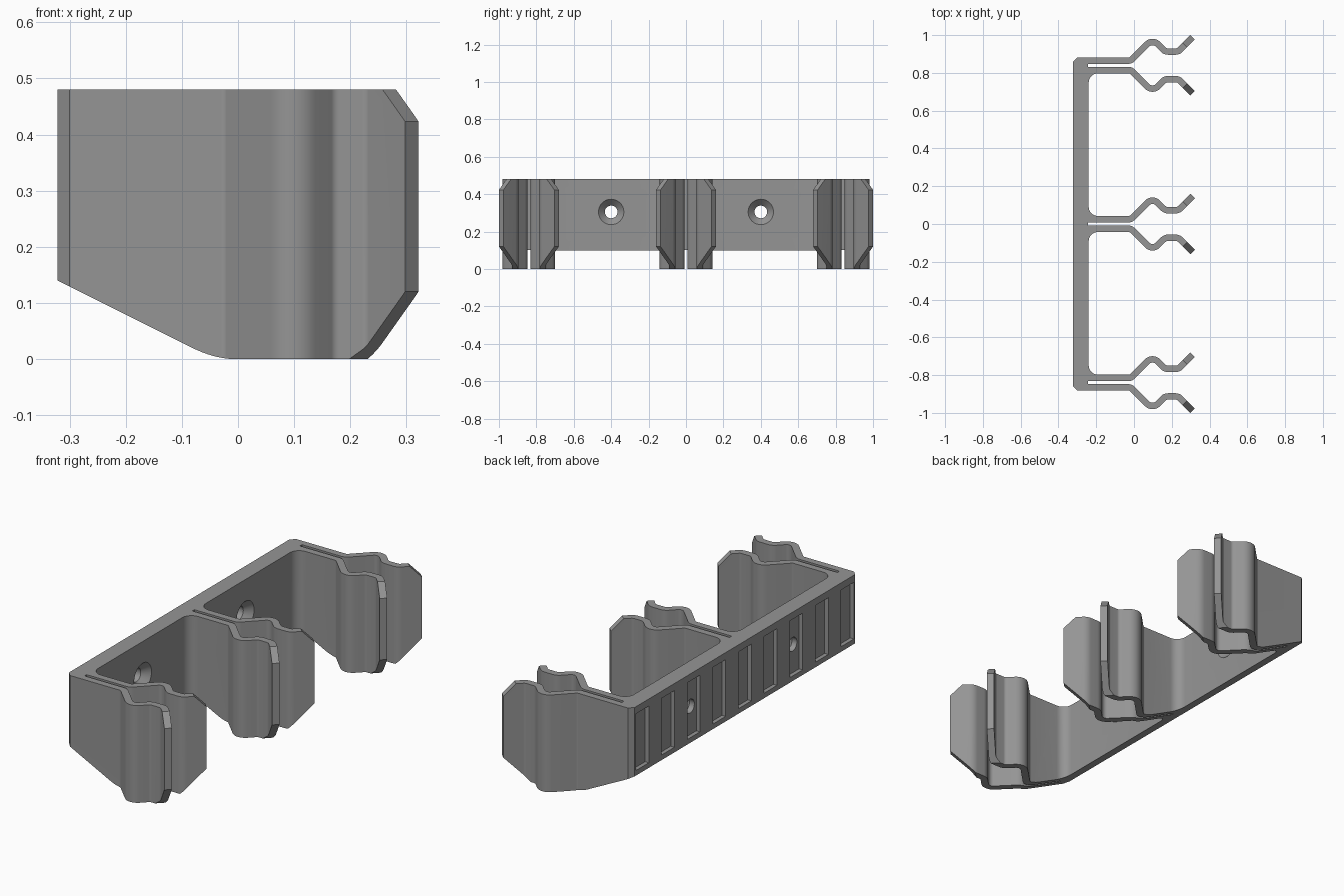
import bpy, bmesh, math
from mathutils import Vector

if "Cube" in bpy.data.objects:
    bpy.data.objects.remove(bpy.data.objects["Cube"])

HEIGHT, HALF_T, PITCH = 0.48, 0.017, 0.84
BACK, FRONT = -0.322, -0.24          # back bar thickness range in x
TIP = Vector((0.31, 0.148, 0))       # jaw tip on the arm centreline
SEGS = 8

grey = bpy.data.materials.new("plastic grey")
grey.diffuse_color = (0.30, 0.30, 0.30, 1)
grey.use_nodes = True
grey.node_tree.nodes["Principled BSDF"].inputs["Base Color"].default_value = grey.diffuse_color


def left(h):
    return Vector((-math.sin(h), math.cos(h)))


def arm_outline(outer):
    """Outline of one springy arm: out along the slot side, back along the outer side."""
    corners = [((-0.017, 0.025), 0.03), ((0.098, 0.14), 0.04),
               ((0.165, 0.073), 0.035), ((0.235, 0.073), 0.035)]
    q = math.pi / 4
    headings = [0, q, -q, 0, q]
    path = [(Vector((-0.19, 0.025)), 0)]
    for i, (p, r) in enumerate(corners):
        h0, h1 = headings[i], headings[i + 1]
        sgn = 1 if h1 > h0 else -1
        start = Vector(p) - Vector((math.cos(h0), math.sin(h0))) * r * math.tan(abs(h1 - h0) / 2)
        centre = start + left(h0) * r * sgn
        for k in range(SEGS + 1):
            h = h0 + (h1 - h0) * k / SEGS
            path.append((centre - left(h) * r * sgn, h))
    path.append((TIP.xy, q))
    inner = [(-0.244, 0.008)] + [tuple(p - left(h) * HALF_T) for p, h in path[1:]]
    back = [tuple(p + left(h) * HALF_T) for p, h in reversed(path)]
    if outer:                        # chamfered end of the bar
        back[-1:] = [(-0.30, 0.042), (BACK, 0.02)]
    else:                            # fillet into the bar
        back[-1:] = [(-0.19 - 0.05 * math.sin(a), 0.092 - 0.05 * math.cos(a))
                     for a in (math.pi / 2 * k / SEGS for k in range(SEGS + 1))]
    return inner + back


def prism(bm, points, offset):
    """Extrude a flat polygon along an offset."""
    face = bm.faces.new([bm.verts.new(p) for p in points])
    new = bmesh.ops.extrude_face_region(bm, geom=[face], use_keep_orig=True)["geom"]
    bmesh.ops.translate(bm, verts=[v for v in new if isinstance(v, bmesh.types.BMVert)],
                        vec=Vector(offset))


def finish(bm, name):
    bmesh.ops.recalc_face_normals(bm, faces=bm.faces[:])
    me = bpy.data.meshes.new(name)
    bm.to_mesh(me)
    bm.free()
    ob = bpy.data.objects.new(name, me)
    bpy.context.collection.objects.link(ob)
    return ob


# Body: back bar and six arms as one extruded outline
outline = []
for c in (-PITCH, 0, PITCH):
    for side in (-1, 1):
        pts = arm_outline(outer=(c * side > 0))
        if side < 0:
            pts = pts[::-1]
        outline += [(x, c + side * y, 0) for x, y in pts]
bm = bmesh.new()
prism(bm, outline, (0, 0, HEIGHT))
body = finish(bm, "clip_rack")
body.data.materials.append(grey)

# Sloped underside with a rounded run-out
bm = bmesh.new()
p0, p1, p2 = Vector((-0.082, 0.02)), Vector((-0.042, 0)), Vector((-0.003, -0.0005))
slope = [(-0.4, 0.179)]
for k in range(SEGS + 1):
    t = k / SEGS
    slope.append(tuple(p0 * (1 - t) ** 2 + p1 * 2 * t * (1 - t) + p2 * t * t))
slope += [(-0.003, -0.1), (-0.4, -0.1)]
prism(bm, [(x, -1.1, z) for x, z in slope], (0, 2.2, 0))

# Corner wedges on the jaw tips, cut square to the angled strip
low = [(-0.14, -0.02), (0.02, -0.02), (0.02, 0.14)]
high = [(-0.077, 0.5), (0.02, 0.5), (0.02, 0.403)]
r = math.sqrt(0.5)
for c in (-PITCH, 0, PITCH):
    for side in (-1, 1):
        for tri in (low, high):
            pts = []
            for s, z in tri:
                x, y = TIP.x + r * s + 0.05 * r, TIP.y + r * s - 0.05 * r
                pts.append((x, c + side * y, z))
            prism(bm, pts, (-0.1 * r, side * 0.1 * r, 0))
trim_cutter = finish(bm, "trim_cutter")

# Shallow pockets along the back
bm = bmesh.new()
for k in range(9):
    y = 0.8 - 0.2 * k
    prism(bm, [(-0.36, y - 0.05, 0.165), (-0.36, y + 0.05, 0.165),
               (-0.36, y + 0.05, 0.445), (-0.36, y - 0.05, 0.445)], (0.058, 0, 0))
pocket_cutter = finish(bm, "pocket_cutter")

# Countersunk screw holes
bm = bmesh.new()
N = 32
for y in (-0.4, 0.4):
    rings = []
    for x, rad in ((-0.36, 0.034), (-0.275, 0.034), (-0.238, 0.07), (-0.2, 0.07)):
        rings.append([bm.verts.new((x, y + rad * math.cos(2 * math.pi * i / N),
                                    0.305 + rad * math.sin(2 * math.pi * i / N))) for i in range(N)])
    for a, b in zip(rings, rings[1:]):
        for i in range(N):
            j = (i + 1) % N
            bm.faces.new((a[i], a[j], b[j], b[i]))
    bm.faces.new(rings[0])
    bm.faces.new(rings[-1])
hole_cutter = finish(bm, "hole_cutter")

# Apply the cuts
for cutter in (trim_cutter, pocket_cutter, hole_cutter):
    cutter.hide_render = True
    mod = body.modifiers.new(cutter.name, "BOOLEAN")
    mod.operation, mod.solver, mod.object = "DIFFERENCE", "EXACT", cutter
bpy.context.view_layer.update()
graph = bpy.context.evaluated_depsgraph_get()
mesh = bpy.data.meshes.new_from_object(body.evaluated_get(graph))
body.modifiers.clear()
body.data = mesh
for cutter in (trim_cutter, pocket_cutter, hole_cutter):
    bpy.data.objects.remove(cutter)
mesh.materials.clear()
mesh.materials.append(grey)
for poly in mesh.polygons:
    poly.material_index = 0

# Smooth bends, crisp edges
bpy.ops.object.select_all(action="DESELECT")
body.select_set(True)
bpy.context.view_layer.objects.active = body
bpy.ops.object.shade_smooth_by_angle(angle=math.radians(30))
